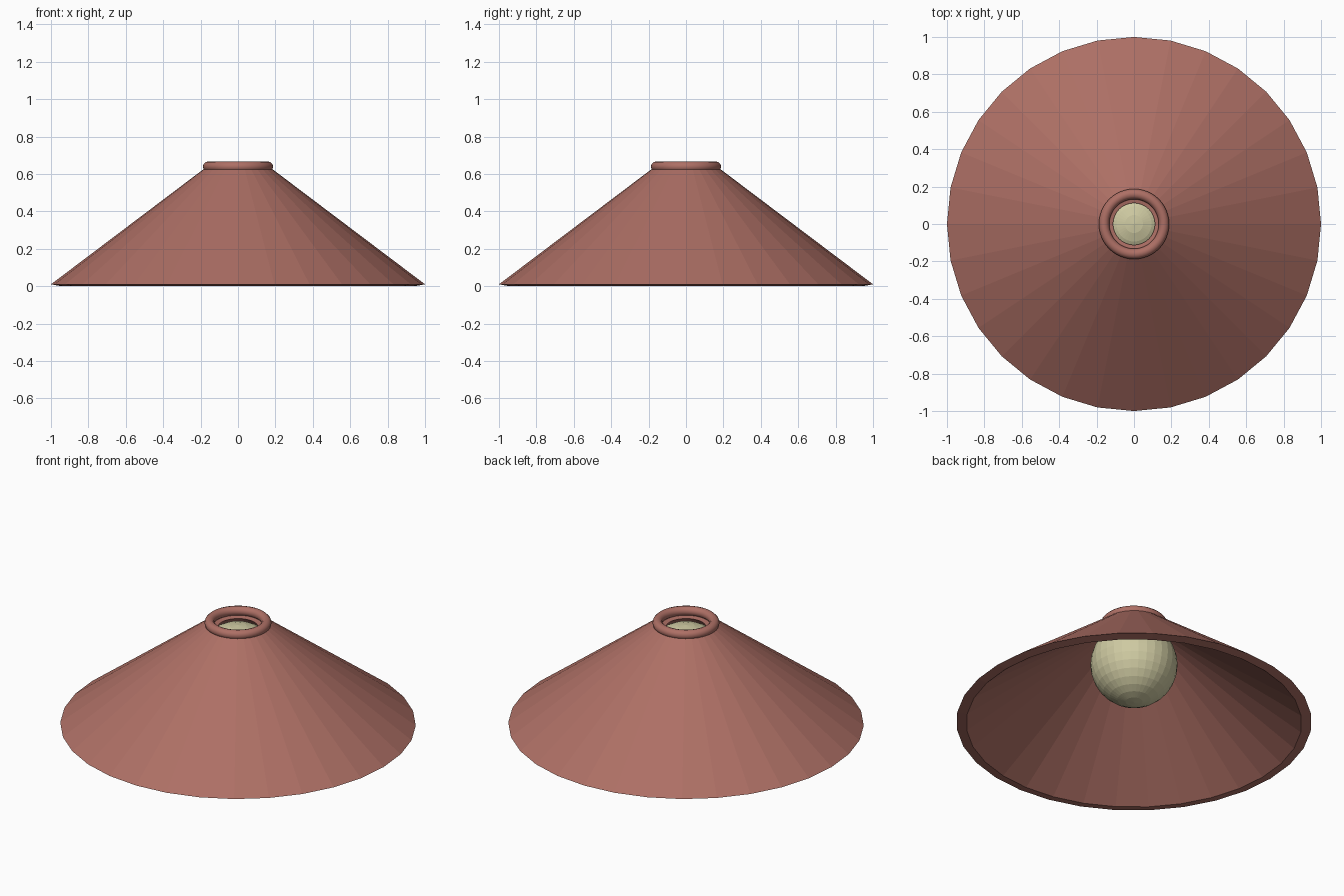
import bpy, bmesh
from math import tau, cos, sin

if "Cube" in bpy.data.objects:
    bpy.data.objects.remove(bpy.data.objects["Cube"])

SIDES = 32


def material(name, rgb):
    m = bpy.data.materials.new(name)
    m.diffuse_color = (*rgb, 1)
    m.use_nodes = True
    m.node_tree.nodes["Principled BSDF"].inputs["Base Color"].default_value = m.diffuse_color
    return m


red = material("red_enamel", (0.42, 0.16, 0.13))
cream = material("cream_glass", (0.62, 0.59, 0.36))

# Conical shade: closed wall profile (radius, height) revolved in flat facets
profile = [(1.0, 0.01), (0.185, 0.625), (0.112, 0.612), (0.944, 0.0)]
bm = bmesh.new()
rings = [[bm.verts.new((r * cos(tau * i / SIDES), r * sin(tau * i / SIDES), z))
          for i in range(SIDES)] for r, z in profile]
for k, low in enumerate(rings):
    high = rings[(k + 1) % len(rings)]
    for i in range(SIDES):
        j = (i + 1) % SIDES
        bm.faces.new((low[i], low[j], high[j], high[i]))
bmesh.ops.recalc_face_normals(bm, faces=bm.faces)
mesh = bpy.data.meshes.new("shade")
bm.to_mesh(mesh)
bm.free()
mesh.materials.append(red)
bpy.context.collection.objects.link(bpy.data.objects.new("shade", mesh))

# Rolled collar around the top opening
bpy.ops.mesh.primitive_torus_add(major_radius=0.16, minor_radius=0.028,
                                 major_segments=48, minor_segments=12,
                                 location=(0, 0, 0.639))
collar = bpy.context.object
collar.name = "top_collar"
collar.data.materials.append(red)
bpy.ops.object.shade_smooth()

# Round bulb under the shade
bpy.ops.mesh.primitive_uv_sphere_add(segments=32, ring_count=16, radius=0.245,
                                     location=(0, 0, 0.38))
bulb = bpy.context.object
bulb.name = "bulb"
bulb.data.materials.append(cream)
